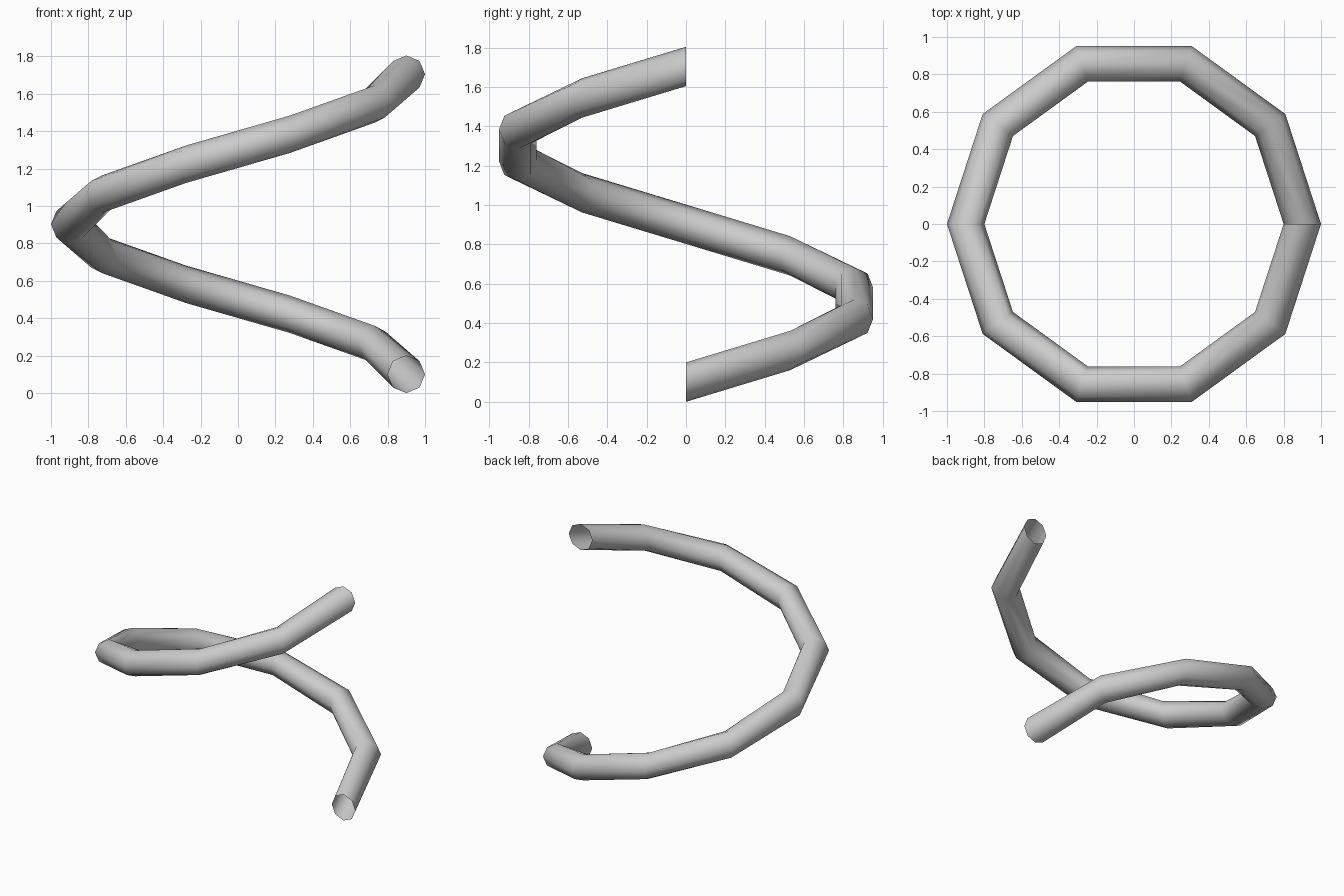
import bpy, bmesh, math
from mathutils import Matrix, Vector

if "Cube" in bpy.data.objects:
    bpy.data.objects.remove(bpy.data.objects["Cube"])

SIDES, STEPS = 8, 10              # octagonal tube, ten segments per turn
RADIUS, TUBE, PITCH = 0.9, 0.1, 1.605

bm = bmesh.new()

# octagonal profile in the xz plane
profile = [Vector((RADIUS + TUBE * math.cos(a), 0, TUBE + TUBE * math.sin(a)))
           for a in (2 * math.pi * i / SIDES for i in range(SIDES))]

# sweep the profile counter-clockwise and upward through one turn
rings = []
for k in range(STEPS + 1):
    m = (Matrix.Translation((0, 0, PITCH * k / STEPS))
         @ Matrix.Rotation(2 * math.pi * k / STEPS, 4, 'Z'))
    rings.append([bm.verts.new(m @ p) for p in profile])

# skin between neighbouring rings, ends left open
for r0, r1 in zip(rings, rings[1:]):
    for i in range(SIDES):
        j = (i + 1) % SIDES
        f = bm.faces.new((r0[i], r0[j], r1[j], r1[i]))
        f.normal_flip()
        f.smooth = True
bmesh.ops.recalc_face_normals(bm, faces=bm.faces)

mesh = bpy.data.meshes.new("spiral_tube")
bm.to_mesh(mesh)
bm.free()
tube = bpy.data.objects.new("spiral_tube", mesh)
bpy.context.collection.objects.link(tube)
